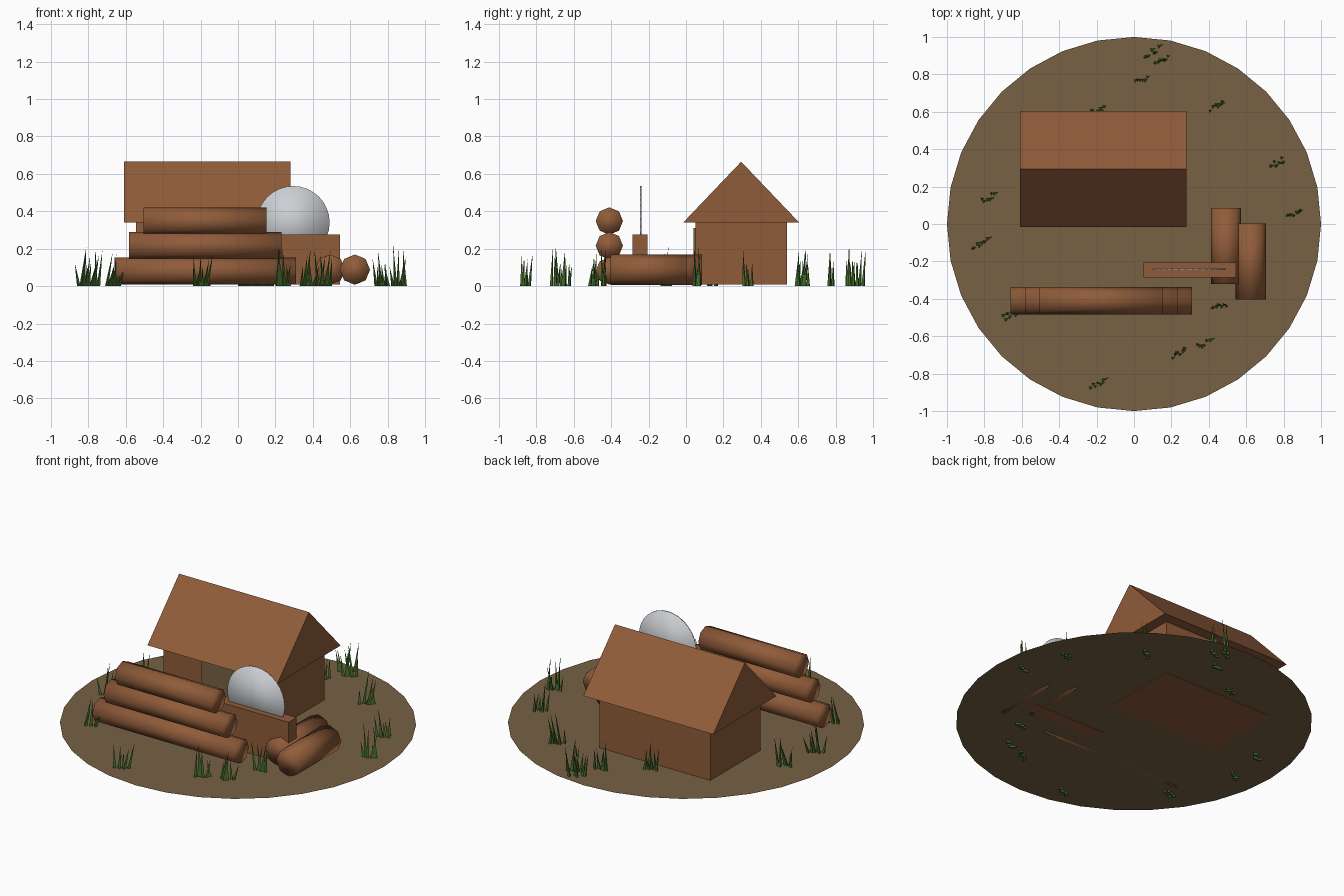
import bpy, bmesh, math, random
from mathutils import Matrix, Vector

if "Cube" in bpy.data.objects:
    bpy.data.objects.remove(bpy.data.objects["Cube"], do_unlink=True)
random.seed(4)


def material(name, rgb):
    m = bpy.data.materials.new(name)
    m.use_nodes = True
    m.diffuse_color = (*rgb, 1)
    m.node_tree.nodes["Principled BSDF"].inputs["Base Color"].default_value = (*rgb, 1)
    return m


wood = material("brown wood", (0.28, 0.107, 0.042))
earth = material("earth", (0.185, 0.12, 0.058))
steel = material("steel", (0.6, 0.62, 0.65))
green = material("grass green", (0.065, 0.18, 0.028))


def finish(name, bm, mat, smooth=False):
    mesh = bpy.data.meshes.new(name)
    bmesh.ops.recalc_face_normals(bm, faces=bm.faces)
    bm.to_mesh(mesh)
    bm.free()
    mesh.materials.append(mat)
    mesh.polygons.foreach_set("use_smooth", [smooth] * len(mesh.polygons))
    ob = bpy.data.objects.new(name, mesh)
    bpy.context.collection.objects.link(ob)
    return ob


def box(name, x, y, z, mat):
    """Box from (min, max) pairs."""
    bm = bmesh.new()
    size = Matrix.Diagonal((x[1] - x[0], y[1] - y[0], z[1] - z[0], 1))
    centre = Vector((sum(x) / 2, sum(y) / 2, sum(z) / 2))
    bmesh.ops.create_cube(bm, size=1, matrix=Matrix.Translation(centre) @ size)
    return finish(name, bm, mat)


def cylinder(name, centre, radius, length, axis, sides, mat):
    """Smooth cylinder lying along the x or y axis."""
    turn = Matrix.Rotation(math.pi / 2, 4, "Y" if axis == "x" else "X")
    bm = bmesh.new()
    bmesh.ops.create_cone(bm, cap_ends=True, segments=sides, radius1=radius,
                          radius2=radius, depth=length,
                          matrix=Matrix.Translation(centre) @ turn)
    return finish(name, bm, mat, smooth=True)


# Ground disc
bm = bmesh.new()
bmesh.ops.create_circle(bm, cap_ends=True, segments=32, radius=1,
                        matrix=Matrix.Translation((0, 0, 0.012)))
for face in bm.faces:
    if face.normal.z < 0:
        face.normal_flip()
finish("ground", bm, earth)

# Cabin walls and door
box("cabin_walls", (-0.545, 0.215), (0.05, 0.54), (0.008, 0.34), wood)
box("cabin_door", (-0.28, -0.05), (0.041, 0.05), (0.012, 0.31), earth)

# Gabled roof: triangle pushed along x
bm = bmesh.new()
gable = bm.faces.new([bm.verts.new((-0.61, y, z))
                      for y, z in ((-0.015, 0.34), (0.605, 0.34), (0.295, 0.665))])
pushed = bmesh.ops.extrude_face_region(bm, geom=[gable], use_keep_orig=True)
bmesh.ops.translate(bm, vec=(0.89, 0, 0),
                    verts=[v for v in pushed["geom"] if isinstance(v, bmesh.types.BMVert)])
finish("cabin_roof", bm, wood)

# Stack of three logs, shorter towards the top
for label, x0, x1, z in (("bottom", -0.66, 0.31, 0.081),
                         ("middle", -0.583, 0.232, 0.216),
                         ("top", -0.505, 0.152, 0.348)):
    cylinder(label + "_stack_log", ((x0 + x1) / 2, -0.41, z), 0.073, x1 - x0, "x", 8, wood)

# Two cut logs on the ground
for label, x, y in (("inner", 0.492, -0.118), ("outer", 0.625, -0.2)):
    cylinder(label + "_cut_log", (x, y, 0.088), 0.081, 0.405, "y", 8, wood)

# Saw bench and round blade
box("saw_bench", (0.05, 0.545), (-0.285, -0.205), (0.008, 0.275), wood)
cylinder("saw_blade", (0.295, -0.243, 0.34), 0.195, 0.008, "y", 32, steel)

# Grass tufts: thin pointed blades spread along a slanted line
tufts = [(0.1, 0.92), (0.15, 0.87), (0.04, 0.77), (-0.19, 0.61), (0.44, 0.63),
         (0.77, 0.33), (0.86, 0.06), (-0.78, 0.14), (-0.82, -0.11), (-0.67, -0.49),
         (0.46, -0.44), (0.37, -0.64), (0.24, -0.69), (-0.2, -0.86)]
along = Vector((0.87, 0.42, 0))
for i, (x, y) in enumerate(tufts):
    bm = bmesh.new()
    for k in range(6):
        base = Vector((x, y, 0)) + along * ((k - 2.5) * 0.015)
        base.y += random.uniform(-0.015, 0.015)
        tip = base + along * random.uniform(-0.03, 0.04)
        tip.z = random.uniform(0.1, 0.22)
        ring = [bm.verts.new(base + Vector((math.cos(a), math.sin(a), 0)) * 0.011)
                for a in (0.3, 2.4, 4.5)]
        point = bm.verts.new(tip)
        bm.faces.new(ring)
        for j in range(3):
            bm.faces.new((ring[j], ring[(j + 1) % 3], point))
    finish("grass_tuft_%d" % (i + 1), bm, green)
